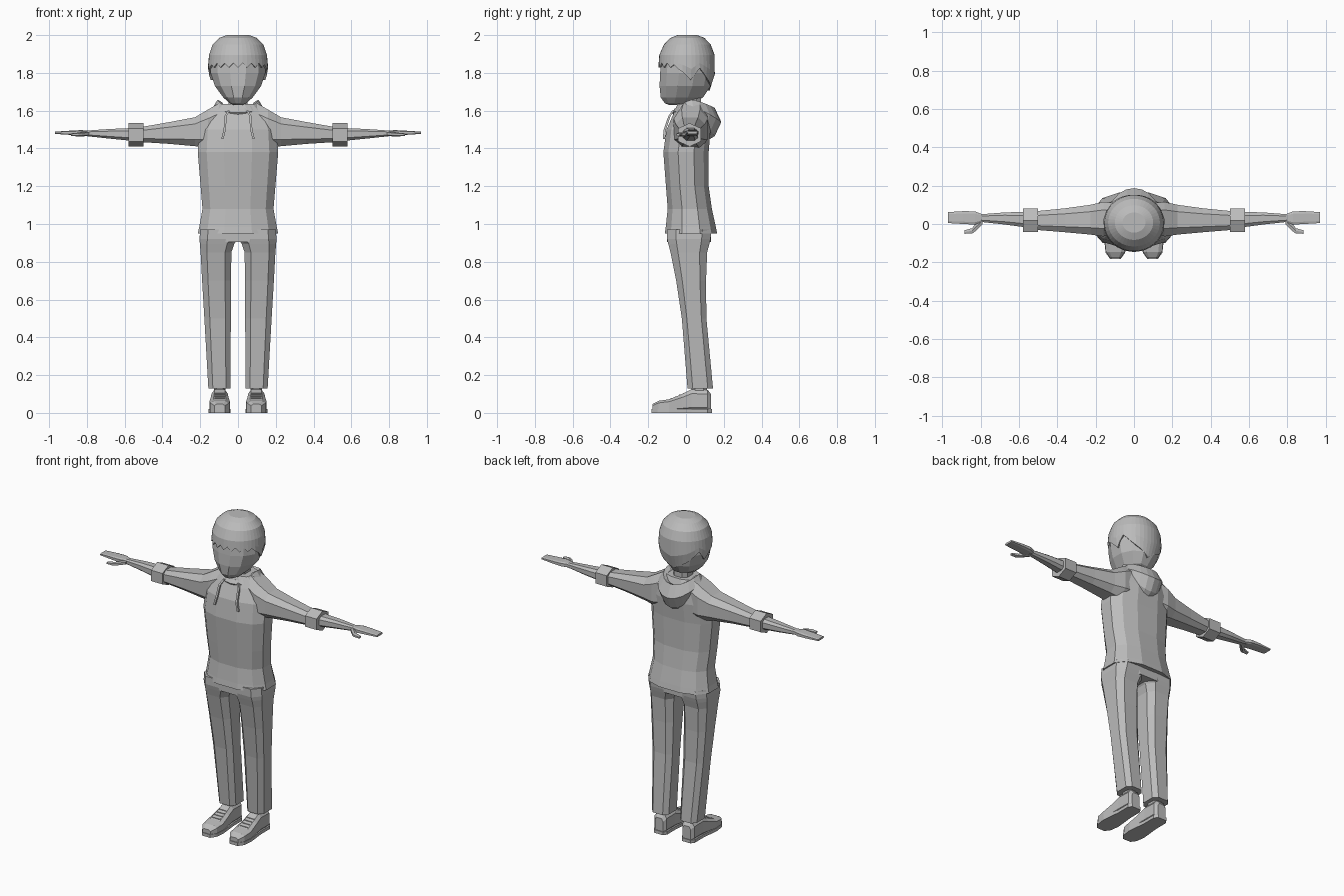
import bpy, bmesh, math
from mathutils import Vector

if "Cube" in bpy.data.objects:
    bpy.data.objects.remove(bpy.data.objects["Cube"])

MAT = bpy.data.materials.new("plain grey")
MAT.diffuse_color = (0.5, 0.5, 0.5, 1)
MAT.use_nodes = True
MAT.node_tree.nodes["Principled BSDF"].inputs["Base Color"].default_value = MAT.diffuse_color


def loft(name, rings, mirror=False, closed=True, caps=True):
    """Skin a list of point rings into one flat-shaded object."""
    bm = bmesh.new()
    rows = [[bm.verts.new(p) for p in r] for r in rings]
    n = len(rows[0])
    for a, b in zip(rows, rows[1:]):
        for i in range(n if closed else n - 1):
            j = (i + 1) % n
            bm.faces.new((a[i], a[j], b[j], b[i]))
    if caps:
        bm.faces.new(rows[0])
        bm.faces.new(rows[-1])
    bmesh.ops.recalc_face_normals(bm, faces=bm.faces)
    me = bpy.data.meshes.new(name)
    bm.to_mesh(me)
    bm.free()
    me.materials.append(MAT)
    ob = bpy.data.objects.new(name, me)
    bpy.context.collection.objects.link(ob)
    if mirror:
        ob.modifiers.new("mirror", 'MIRROR').use_mirror_merge = False
    return ob


def oval(u0, u1, v0, v1, n=8, p=0.7):
    """Rounded-box outline with flat sides that fills the given extents."""
    k = math.cos(math.pi / n) ** p
    out = []
    for i in range(n):
        a = 2 * math.pi * (i + 0.5) / n
        c, s = math.cos(a), math.sin(a)
        cu = math.copysign(abs(c) ** p, c) / k
        sv = math.copysign(abs(s) ** p, s) / k
        out.append(((u0 + u1) / 2 + (u1 - u0) / 2 * cu, (v0 + v1) / 2 + (v1 - v0) / 2 * sv))
    return out


def along_z(z, x0, x1, y0, y1, n=8, p=0.7):
    return [(u, v, z) for u, v in oval(x0, x1, y0, y1, n, p)]


def along_x(x, y0, y1, z0, z1, n=8, p=0.7):
    return [(x, u, v) for u, v in oval(y0, y1, z0, z1, n, p)]


def along_y(y, x0, x1, z0, z1, n=8, p=0.7):
    return [(u, y, v) for u, v in oval(x0, x1, z0, z1, n, p)]


# Hoodie body: z, half width, front, back
BODY = [(0.955, .19, -.09, .14), (0.95, .213, -.112, .165), (0.985, .205, -.107, .158),
        (1.08, .188, -.097, .137), (1.2, .198, -.106, .12), (1.38, .213, -.12, .12),
        (1.5, .205, -.103, .13), (1.575, .17, -.07, .125), (1.635, .10, -.045, .10)]
loft("hoodie_body", [along_z(z, -w, w, f, b, 12, .8) for z, w, f, b in BODY])

# Sleeves, cuffs, forearms, hands, thumbs
loft("sleeves", [along_x(*s) for s in [
    (.10, -.05, .11, 1.40, 1.64), (.16, -.065, .115, 1.40, 1.605), (.228, -.055, .10, 1.412, 1.565),
    (.36, -.043, .082, 1.424, 1.54), (.52, -.03, .066, 1.434, 1.512)]], True)
loft("cuffs", [along_x(x, -.042, .08, 1.417, 1.527, 6, .85) for x in (.5, .58)], True)
loft("forearms", [along_x(*s) for s in [
    (.56, -.018, .064, 1.44, 1.508), (.68, -.002, .06, 1.452, 1.503), (.81, .012, .05, 1.466, 1.494)]], True)
loft("hands", [along_x(*s, 8, .5) for s in [
    (.79, .012, .05, 1.467, 1.494), (.83, -.003, .066, 1.468, 1.497), (.89, 0, .067, 1.472, 1.494),
    (.97, .005, .062, 1.477, 1.489)]], True)
loft("thumbs", [along_x(*s, 6) for s in [
    (.79, 0, .032, 1.467, 1.488), (.825, -.036, .005, 1.465, 1.485), (.845, -.05, -.022, 1.465, 1.483),
    (.885, -.051, -.033, 1.466, 1.479)]], True)

# Hood: open ring around the neck that drapes down behind
N = 20
hood = []
# each rim line: (front point y,z), (side x,y,z), (back y,z)
for (fy, fz), (sx, sy, sz), (by, bz) in [
        ((-.02, 1.58), (.05, .03, 1.58), (.075, 1.54)),
        ((-.045, 1.605), (.085, .03, 1.645), (.13, 1.605)),
        ((-.06, 1.61), (.108, .03, 1.658), (.152, 1.615)),
        ((-.075, 1.59), (.135, .04, 1.615), (.187, 1.54)),
        ((-.06, 1.57), (.125, .04, 1.58), (.152, 1.465)),
        ((-.03, 1.56), (.10, .04, 1.56), (.11, 1.44))]:
    row = []
    for i in range(N):
        a = 2 * math.pi * i / N
        c, s = math.cos(a), math.sin(a)
        ey, ez = (fy, fz) if c > 0 else (by, bz)
        t = abs(c)
        row.append((sx * s, sy + (ey - sy) * t, sz + (ez - sz) * t ** 1.4))
    hood.append(row)
loft("hood", hood, caps=False)

# Drawstrings hanging on the chest
loft("drawstrings", [along_z(z, x - .006, x + .006, y - .006, y + .006, 4) for z, x, y in [
    (1.60, .05, -.068), (1.57, .066, -.088), (1.50, .07, -.112), (1.45, .083, -.117)]], True)

# Neck and head
loft("neck", [along_z(z, -.05, .05, -.025, .08, 8) for z in (1.55, 1.72)])
HEAD = [(1.63, .025, -.09, -.02), (1.64, .045, -.112, .03), (1.67, .078, -.134, .09),
        (1.73, .122, -.14, .13), (1.80, .145, -.137, .143), (1.88, .143, -.13, .14), (1.95, .11, -.09, .11)]
loft("head", [along_z(z, -w, w, f, b, 12, .95) for z, w, f, b in HEAD])

# Hair: shell with a zigzag fringe, sideburns and pointed nape
SHELL = [(1.70, .112, -.14, .122), (1.76, .146, -.145, .148), (1.82, .16, -.147, .156),
         (1.90, .153, -.141, .151), (1.95, .135, -.117, .131), (1.985, .10, -.083, .098), (2.0, .06, -.045, .06)]
EDGE = [(0, 1.84), (55, 1.84), (70, 1.825), (88, 1.795), (97, 1.755), (106, 1.785), (115, 1.83),
        (140, 1.765), (180, 1.705)]


def lerp_table(table, t):
    for a, b in zip(table, table[1:]):
        if t <= b[0]:
            k = max(0, (t - a[0]) / (b[0] - a[0]))
            return [p + (q - p) * k for p, q in zip(a[1:], b[1:])]
    return table[-1][1:]


def shell_point(a, z, inset=0):
    w, f, b = lerp_table(SHELL, z)
    c, s = math.cos(a), math.sin(a)
    cy, ry = (f + b) / 2, (b - f) / 2 - inset
    return ((w - inset) * s, cy - ry * c, z)


M = 40
angles = [2 * math.pi * i / M for i in range(M)]
edge = []
for i, a in enumerate(angles):
    d = math.degrees(min(a, 2 * math.pi - a))
    z = lerp_table(EDGE, d)[0]
    edge.append(z + (.012 if i % 2 else -.012) * (d < 68))
hair = [[shell_point(a, z + .004, .03) for a, z in zip(angles, edge)],
        [shell_point(a, z) for a, z in zip(angles, edge)],
        [shell_point(a, max(z + .012, (z + 1.88) / 2)) for a, z in zip(angles, edge)]]
hair += [[shell_point(a, z) for a in angles] for z in (1.895, 1.95, 1.985, 2.0)]
hair_ob = loft("hair", hair, caps=False)
bm = bmesh.new()
bm.from_mesh(hair_ob.data)
bm.verts.ensure_lookup_table()
bm.faces.new(bm.verts[-M:])
bmesh.ops.recalc_face_normals(bm, faces=bm.faces)
bm.to_mesh(hair_ob.data)
bm.free()

# Trousers: z, inner x, outer x, front, back
LEG = [(.13, .04, .157, .008, .143), (.5, .038, .178, -.022, .108), (.7, .037, .19, -.052, .106),
       (.85, .035, .198, -.082, .112), (.895, .02, .202, -.094, .124), (.92, -.002, .204, -.1, .13),
       (.97, -.002, .2, -.1, .135)]
loft("trouser_legs", [along_z(*s, 8, .6) for s in LEG], True)
loft("trouser_hips", [along_z(z, -w, w, -.1, .132, 12, .7) for z, w in ((.905, .15), (.97, .2))])

# Ankles, shoes, soles, laces
loft("ankles", [along_z(z, .065, .127, .03, .11) for z in (.09, .18)], True)
SHOE = [(.132, .028, .1), (.115, .042, .122), (.03, .043, .125), (-.02, .047, .1), (-.09, .055, .072),
        (-.145, .05, .064), (-.178, .028, .046)]
loft("shoes", [along_y(y, .097 - w, .097 + w, .006, t, 8, .55) for y, w, t in SHOE], True)
sole = [(.137, .03), (.115, .046), (.03, .046), (-.09, .058), (-.15, .051), (-.182, .028)]
outline = [(.097 + w, y) for y, w in sole] + [(.097 - w, y) for y, w in reversed(sole)]
loft("soles", [[(x, y, z) for x, y in outline] for z in (0, .02)], True)
for k in range(4):
    y, z = -.01 - k * .022, .1 - k * .009
    loft("lace_%d" % (k + 1), [along_x(x, y - .005, y + .005, z - .008, z + .006, 4)
                               for x in (.07, .124)], True)
